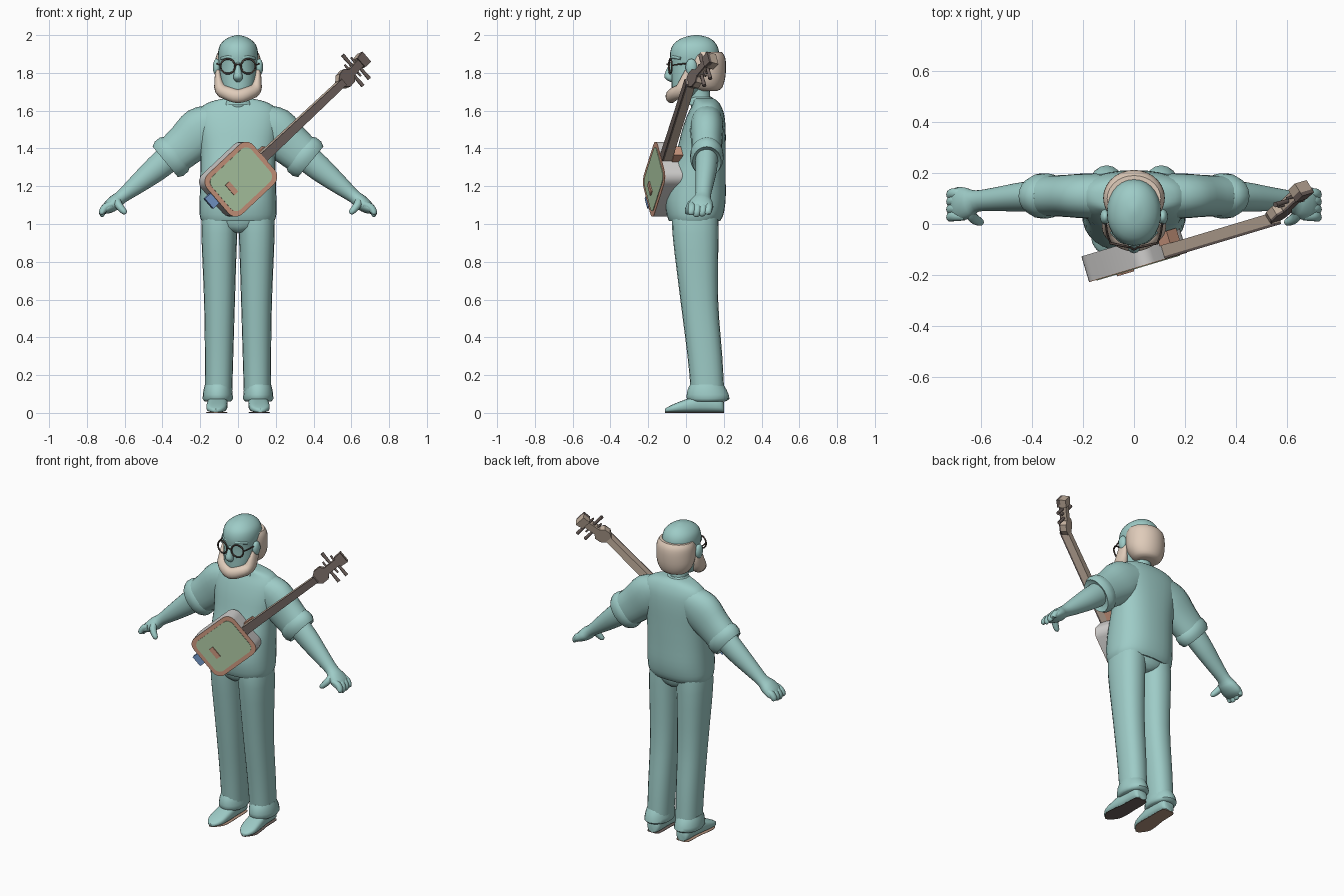
import bpy, bmesh, math
from mathutils import Vector, Matrix


def mat(name, r, g, b):
    m = bpy.data.materials.new(name)
    m.diffuse_color = (r, g, b, 1)
    return m


TEAL = mat("teal", .34, .60, .57)
HAIR = mat("pale_hair", .74, .60, .49)
FRAME = mat("glasses_dark", .09, .065, .055)
GREEN = mat("sound_skin_green", .42, .58, .37)
ORANGE = mat("rim_orange", .60, .31, .21)
GREY = mat("body_grey", .64, .63, .62)
DARK = mat("fingerboard_brown", .155, .12, .108)
TAN = mat("neck_tan", .54, .43, .34)
BLUE = mat("tag_blue", .18, .32, .60)
SOLE = mat("sole_brown", .45, .29, .21)


def finish(name, bm, m, mirror=False, angle=45):
    bmesh.ops.recalc_face_normals(bm, faces=bm.faces)
    me = bpy.data.meshes.new(name)
    bm.to_mesh(me)
    bm.free()
    me.materials.append(m)
    ob = bpy.data.objects.new(name, me)
    bpy.context.collection.objects.link(ob)
    bpy.ops.object.select_all(action='DESELECT')
    ob.select_set(True)
    bpy.context.view_layer.objects.active = ob
    bpy.ops.object.shade_smooth_by_angle(angle=math.radians(angle))
    if mirror:
        ob.modifiers.new("mirror", 'MIRROR').use_mirror_merge = False
    return ob


def spline(pts, steps):
    out = []
    for i in range(len(pts) - 1):
        p = [pts[max(0, min(len(pts) - 1, i + k))] for k in (-1, 0, 1, 2)]
        for j in range(steps):
            t = j / steps
            out.append([.5 * (2 * b + (c - a) * t + (2 * a - 5 * b + 4 * c - d) * t * t
                              + (3 * b - a - 3 * c + d) * t ** 3) for a, b, c, d in zip(*p)])
    return out + [list(pts[-1])]


def loft(name, rings, m, axis=None, up=(0, 1, 0), power=2.0, seg=20, steps=3, mirror=False):
    """Skin over oval rings (x, y, z, half width, half depth)."""
    rings = spline(rings, steps)
    cs = [Vector(r[:3]) for r in rings]
    bm = bmesh.new()
    loops = []
    for i, r in enumerate(rings):
        t = Vector(axis) if axis else (cs[min(i + 1, len(cs) - 1)] - cs[max(i - 1, 0)]).normalized()
        A = Vector(up).cross(t).normalized()
        B = t.cross(A)
        loop = []
        for k in range(seg):
            c, s = math.cos(2 * math.pi * k / seg), math.sin(2 * math.pi * k / seg)
            c = math.copysign(abs(c) ** (2 / power), c)
            s = math.copysign(abs(s) ** (2 / power), s)
            loop.append(bm.verts.new(cs[i] + A * r[3] * c + B * r[4] * s))
        loops.append(loop)
    for a, b in zip(loops, loops[1:]):
        for k in range(seg):
            bm.faces.new((a[k], a[(k + 1) % seg], b[(k + 1) % seg], b[k]))
    bm.faces.new(loops[0])
    bm.faces.new(loops[-1])
    return finish(name, bm, m, mirror)


def ball(name, c, r, m, mirror=False):
    bm = bmesh.new()
    bmesh.ops.create_uvsphere(bm, u_segments=24, v_segments=16, radius=1,
                              matrix=Matrix.Translation(c) @ Matrix.Diagonal((*r, 1)))
    return finish(name, bm, m, mirror)


UP = (0, 0, 1)

# trousers, rolled cuffs and shoes
loft("trouser_leg", [(.09, .05, 1.06, .098, .12), (.099, .05, .95, .095, .122),
                     (.098, .07, .6, .082, .10), (.10, .10, .3, .075, .092),
                     (.102, .115, .1, .071, .088)], TEAL, UP, power=2.3, mirror=True)
loft("hips", [(0, .05, .955, .02, .09), (0, .05, .985, .13, .115), (0, .05, 1.05, .19, .13)],
     TEAL, UP, power=2.4)
loft("trouser_cuff", [(.107, .115, .06, .068, .09), (.107, .117, .075, .08, .113),
                      (.107, .112, .12, .076, .104), (.105, .11, .15, .07, .088)],
     TEAL, UP, steps=2, mirror=True)
loft("shoe", [(.105, .20, .03, .03, .026), (.105, .18, .045, .046, .042), (.106, .10, .052, .05, .049),
              (.11, .02, .041, .055, .038), (.115, -.06, .026, .052, .023),
              (.117, -.10, .016, .03, .013), (.118, -.112, .012, .01, .008)],
     TEAL, (0, -1, 0), UP, 2.8, mirror=True)
for nm, s, m in (("left", 1, DARK), ("right", -1, SOLE)):
    loft("shoe_sole_" + nm, [(s * .105, .200, .002, .028, .002), (s * .105, .18, .002, .045, .002),
                             (s * .106, .08, .002, .048, .002), (s * .111, 0, .002, .055, .002),
                             (s * .115, -.06, .002, .051, .002), (s * .118, -.112, .002, .012, .002)],
         m, (0, -1, 0), UP, 6)

# shirt, sleeves with rolled ends
loft("shirt", [(0, .045, 1.015, .192, .135), (0, .048, 1.05, .203, .15), (0, .05, 1.13, .203, .16),
               (0, .06, 1.25, .20, .15), (0, .08, 1.38, .20, .13), (0, .095, 1.50, .215, .115),
               (0, .105, 1.58, .215, .097), (0, .108, 1.63, .18, .075), (0, .10, 1.655, .12, .062),
               (0, .09, 1.665, .06, .055)], TEAL, UP, power=2.4, seg=32)
loft("sleeve", [(.11, .11, 1.54, .10, .085), (.19, .11, 1.495, .128, .088), (.27, .11, 1.425, .115, .082),
                (.335, .11, 1.37, .106, .08)], TEAL, power=2.2, mirror=True)
loft("sleeve_roll", [(.325, .11, 1.38, .106, .08), (.338, .11, 1.368, .117, .088),
                     (.365, .11, 1.346, .118, .088), (.385, .11, 1.329, .105, .076),
                     (.375, .11, 1.337, .08, .06)], TEAL, (.77, 0, -.64), steps=1, mirror=True)
loft("shirt_collar", [(0, .085, 1.63, .085, .075), (0, .08, 1.66, .068, .066), (0, .078, 1.672, .058, .058)],
     TEAL, UP)

# forearms and hands
loft("forearm", [(.33, .11, 1.38, .075, .06), (.43, .107, 1.295, .068, .058), (.54, .097, 1.205, .05, .047),
                 (.615, .09, 1.145, .036, .042), (.65, .082, 1.115, .04, .06), (.69, .078, 1.085, .032, .066),
                 (.715, .076, 1.065, .015, .055)], TEAL, mirror=True)
for i, (y, drop) in enumerate(((.032, .01), (.062, 0), (.092, .003), (.12, .015))):
    loft("finger_%d" % i, [(.665, y, 1.105, .018, .02), (.70, y, 1.09, .02, .021),
                           (.718, y - .004, 1.065, .018, .02), (.716, y - .008, 1.045 + drop, .013, .016),
                           (.712, y - .009, 1.04 + drop, .003, .004)], TEAL, seg=10, mirror=True)
loft("thumb", [(.64, .06, 1.13, .02, .022), (.635, .03, 1.105, .021, .022), (.612, .012, 1.075, .018, .018),
               (.597, .007, 1.06, .013, .013), (.592, .007, 1.055, .003, .003)], TEAL, seg=10, mirror=True)

# neck and head
loft("throat", [(0, .085, 1.62, .06, .058), (0, .07, 1.68, .055, .058), (0, .065, 1.76, .058, .06)], TEAL, UP)
loft("head", [(0, -.015, 1.665, .045, .05), (0, 0, 1.70, .075, .075), (0, .02, 1.76, .094, .096),
              (0, .04, 1.84, .10, .12), (0, .045, 1.90, .106, .13), (0, .047, 1.95, .094, .115),
              (0, .052, 1.985, .055, .072), (0, .055, 2.0, .008, .012)], TEAL, UP, power=2.1, seg=28)
loft("nose", [(0, -.066, 1.86, .012, .014), (0, -.08, 1.825, .015, .02), (0, -.09, 1.785, .024, .025),
              (0, -.085, 1.765, .022, .02), (0, -.075, 1.752, .008, .008)], TEAL, UP, seg=12)
loft("brow", [(.008, -.074, 1.876, .009, .01), (.05, -.064, 1.884, .01, .011),
              (.088, -.028, 1.876, .007, .008)], TEAL, seg=10, mirror=True)
ball("ear", (.113, .028, 1.83), (.02, .03, .045), TEAL, True)

# hair band around the back and beard below the cheeks
loft("back_hair", [(0, .115, 1.705, .06, .05), (0, .115, 1.72, .09, .075), (0, .107, 1.77, .116, .1),
                   (0, .102, 1.84, .121, .11), (0, .102, 1.885, .117, .104), (0, .10, 1.91, .105, .09)],
     HAIR, UP, seg=28)
half = [(.106, .025, 1.81, .014, .03), (.104, .015, 1.77, .02, .04), (.09, -.012, 1.712, .034, .045),
        (.05, -.06, 1.69, .036, .034)]
loft("beard", half + [(0, -.078, 1.676, .036, .03)]
     + [(-x, y, z, a, b) for x, y, z, a, b in reversed(half)], HAIR)

# glasses
for sx in (-1, 1):
    bpy.ops.mesh.primitive_torus_add(major_radius=.039, minor_radius=.0048, major_segments=28,
                                     minor_segments=8, location=(sx * .054, -.083, 1.835),
                                     rotation=(math.pi / 2, 0, sx * .2))
    ob = bpy.context.object
    ob.name = "lens_rim"
    ob.data.materials.append(FRAME)
    bpy.ops.object.shade_smooth()
loft("glasses_temple", [(.092, -.074, 1.84, .004, .004), (.104, -.04, 1.845, .004, .004),
                        (.112, .01, 1.85, .004, .004)], FRAME, up=UP, seg=8, mirror=True)
loft("glasses_bridge", [(-.016, -.09, 1.84, .004, .004), (0, -.1, 1.846, .004, .004),
                        (.016, -.09, 1.84, .004, .004)], FRAME, up=UP, seg=8)

# instrument frame: local x along the neck, y across, z out of the front
yaw, tilt = math.radians(16.7), math.radians(42)
u, w = Vector((math.cos(yaw), math.sin(yaw), 0)), Vector((0, 0, 1))
d = u * math.cos(tilt) + w * math.sin(tilt)
e = w * math.cos(tilt) - u * math.sin(tilt)
M = Matrix((d, e, u.cross(w))).transposed().to_4x4()
M.translation = (.016, -.17, 1.237)


def prism(name, outline, z0, z1, m, frame=M):
    bm = bmesh.new()
    f = bm.faces.new([bm.verts.new((x, y, z0)) for x, y in outline])
    g = bmesh.ops.extrude_face_region(bm, geom=[f])
    bmesh.ops.translate(bm, vec=(0, 0, z1 - z0), verts=[v for v in g["geom"] if isinstance(v, bmesh.types.BMVert)])
    bmesh.ops.transform(bm, matrix=frame, verts=bm.verts)
    return finish(name, bm, m, angle=25)


def rounded(a, b, r):
    pts = []
    for q, (sx, sy) in enumerate(((1, 1), (-1, 1), (-1, -1), (1, -1))):
        for k in range(6):
            t = math.pi / 2 * (q + k / 5)
            pts.append((sx * (a - r) + r * math.cos(t), sy * (b - r) + r * math.sin(t)))
    return pts


def bar(x0, x1, h0, h1):
    return [(x0, -h0), (x1, -h1), (x1, h1), (x0, h0)]


# sound box with a flat painted rim and skin
prism("sound_box", rounded(.172, .142, .054), -.105, -.003, GREY)
prism("front_rim", rounded(.172, .142, .054), -.003, 0, ORANGE)
prism("front_skin", rounded(.147, .117, .04), 0, .003, GREEN)
prism("bridge", bar(-.087, -.057, .036, .036), .003, .01, ORANGE)
prism("tail_tag", [(-.215, -.015), (-.165, -.015), (-.165, .055), (-.215, .055)], -.04, -.008, BLUE)

# neck, heel and fingerboard
prism("neck", bar(.16, .77, .026, .02), -.055, -.012, TAN)
prism("neck_heel", bar(.16, .225, .034, .03), -.105, -.055, ORANGE)
prism("fingerboard", bar(.16, .77, .026, .02), -.012, -.002, DARK)

# head of the instrument, tilted back, with tuning pegs
H = M @ Matrix.Translation((.75, 0, -.03)) @ Matrix.Rotation(math.radians(20), 4, 'Y')
for nm, z0, z1, m in (("back", -.025, .01, TAN), ("front", .01, .019, DARK)):
    prism("peg_block_" + nm, [(0, -.022), (.03, -.045), (.07, -.045), (.09, -.025),
                              (.09, .025), (.07, .045), (.03, .045), (0, .022)], z0, z1, m, H)
    prism("peg_box_" + nm, bar(.085, .19, .022, .022), z0, z1, m, H)
    prism("head_tip_" + nm, bar(.175, .225, .032, .036), z0 - .008, z1 + (.0 if m is TAN else .006), m, H)
for i, x in enumerate((.105, .135, .165)):
    s = (1, -1, 1)[i]
    bm = bmesh.new()
    rot = Matrix.Rotation(math.pi / 2 * s, 4, 'X')
    bmesh.ops.create_cone(bm, cap_ends=True, segments=8, radius1=.006, radius2=.011, depth=.15,
                          matrix=H @ Matrix.Translation((x, -s * .022, -.005)) @ rot)
    finish("tuning_peg_%d" % i, bm, DARK)
